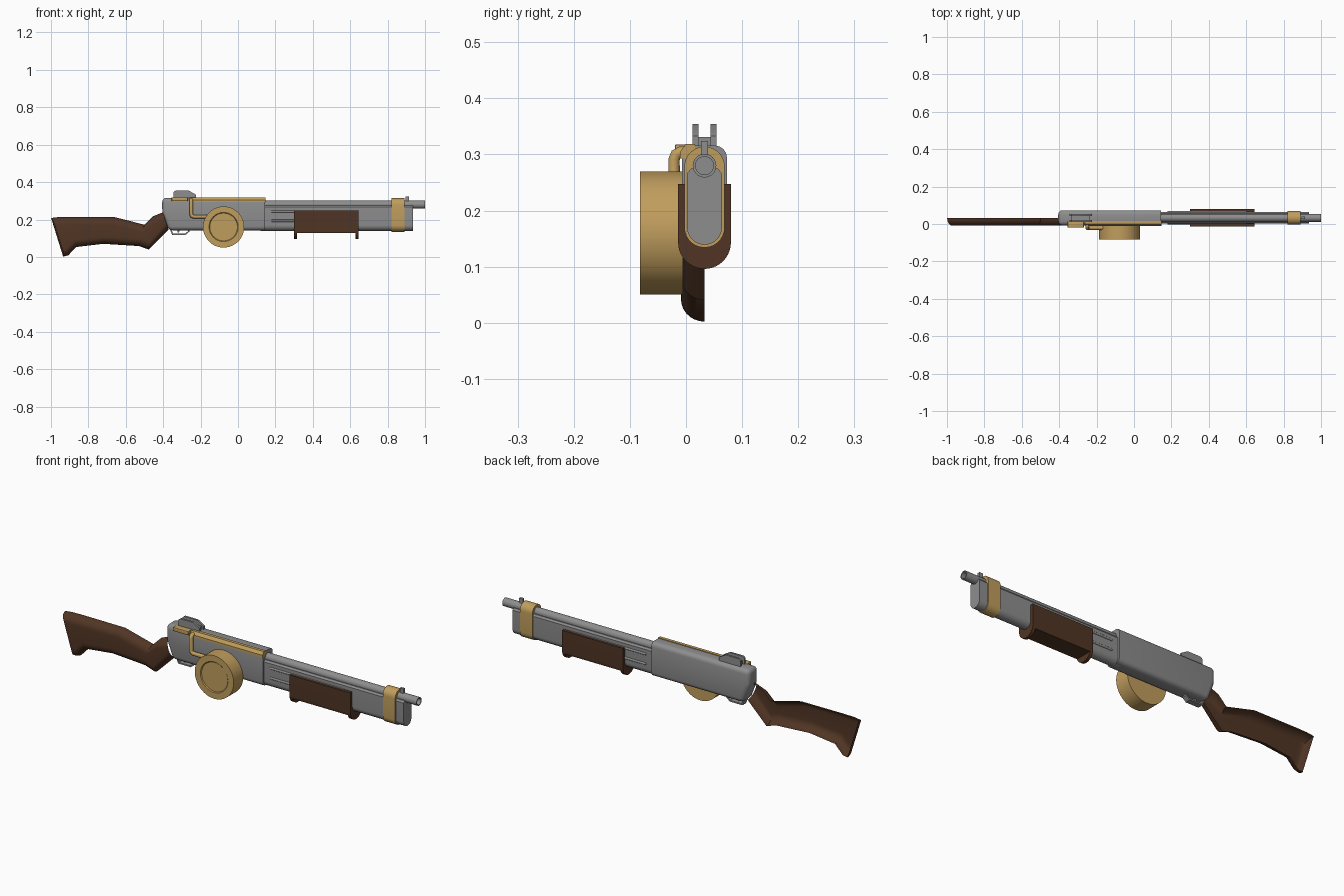
import bpy, bmesh, math
from mathutils import Vector

if "Cube" in bpy.data.objects:
    bpy.data.objects.remove(bpy.data.objects["Cube"])

CY = 0.033  # centre line of the gun


def material(name, rgb):
    m = bpy.data.materials.new(name)
    m.diffuse_color = (*rgb, 1)
    m.use_nodes = True
    m.node_tree.nodes["Principled BSDF"].inputs["Base Color"].default_value = m.diffuse_color
    return m


STEEL = material("steel_grey", (0.27, 0.27, 0.27))
BRASS = material("brass", (0.53, 0.34, 0.11))
WOOD = material("dark_wood", (0.082, 0.036, 0.018))


def finish(name, bm, mat, smooth=True):
    bmesh.ops.recalc_face_normals(bm, faces=bm.faces)
    me = bpy.data.meshes.new(name)
    bm.to_mesh(me)
    bm.free()
    ob = bpy.data.objects.new(name, me)
    bpy.context.collection.objects.link(ob)
    me.materials.append(mat)
    if smooth:
        bpy.ops.object.select_all(action='DESELECT')
        ob.select_set(True)
        bpy.context.view_layer.objects.active = ob
        bpy.ops.object.shade_smooth_by_angle(angle=math.radians(35))
    return ob


def prism(name, pts, axis, lo, hi, mat, bevel=0, segs=2, keep=None):
    """Extrude a (y,z) profile along x, or an (x,z) profile along y."""
    bm = bmesh.new()
    put = (lambda p, d: (d, p[0], p[1])) if axis == 'x' else (lambda p, d: (p[0], d, p[1]))
    a = [bm.verts.new(put(p, lo)) for p in pts]
    b = [bm.verts.new(put(p, hi)) for p in pts]
    bm.faces.new(a)
    bm.faces.new(b[::-1])
    for i in range(len(a)):
        j = (i + 1) % len(a)
        bm.faces.new((a[i], b[i], b[j], a[j]))
    if bevel:
        edges = [e for e in bm.edges if not (keep and keep(e))]
        bmesh.ops.bevel(bm, geom=edges, offset=bevel, segments=segs,
                        profile=0.5, affect='EDGES')
    return finish(name, bm, mat)


def box(name, x, y, z, mat, bevel=0):
    pts = [(x[0], z[0]), (x[1], z[0]), (x[1], z[1]), (x[0], z[1])]
    return prism(name, pts, 'y', y[0], y[1], mat, bevel)


def arc(cz, r, a0, a1, n=14):
    return [(CY + r * math.cos(math.radians(a0 + (a1 - a0) * i / n)),
             cz + r * math.sin(math.radians(a0 + (a1 - a0) * i / n))) for i in range(n + 1)]


def lathe(name, prof, axis, centre, mat, n=40):
    """Spin (distance along axis, radius) points; radius 0 closes the end."""
    bm = bmesh.new()
    rings = []
    for d, r in prof:
        ring = []
        for i in range(n if r else 1):
            u, w = r * math.cos(i * math.tau / n), r * math.sin(i * math.tau / n)
            off = (d, u, w) if axis == 'x' else (u, d, w)
            ring.append(bm.verts.new(Vector(centre) + Vector(off)))
        rings.append(ring)
    for p, q in zip(rings, rings[1:]):
        for i in range(n):
            j = (i + 1) % n
            vs = [p[i % len(p)], p[j % len(p)], q[j % len(q)], q[i % len(q)]]
            bm.faces.new(list(dict.fromkeys(vs)))
    return finish(name, bm, mat)


def tube(name, pts, r, mat, square=None):
    """Sweep a round (or flat strap) section along a path of straight pieces."""
    cu = bpy.data.curves.new(name, 'CURVE')
    cu.dimensions = '3D'
    cu.bevel_depth, cu.bevel_resolution, cu.use_fill_caps = r, 3, True
    sp = cu.splines.new('POLY')
    sp.points.add(len(pts) - 1)
    for p, co in zip(sp.points, pts):
        p.co = (*co, 1)
    ob = bpy.data.objects.new(name, cu)
    bpy.context.collection.objects.link(ob)
    bpy.ops.object.select_all(action='DESELECT')
    ob.select_set(True)
    bpy.context.view_layer.objects.active = ob
    bpy.ops.object.convert(target='MESH')
    ob = bpy.context.object
    ob.data.materials.clear()
    ob.data.materials.append(mat)
    bpy.ops.object.shade_smooth_by_angle(angle=math.radians(50))
    return ob


# Receiver: slanted lower rear, rounded edges, crisp front end
prism("receiver", [(-0.37, 0.142), (0.145, 0.142), (0.145, 0.316), (-0.405, 0.316), (-0.405, 0.235)],
      'y', CY - 0.04, CY + 0.04, STEEL, 0.022, 4,
      keep=lambda e: all(v.co.x > 0.14 for v in e.verts))

# Barrel with open muzzle
lathe("barrel", [(0.10, 0), (0.10, 0.021), (1.0, 0.021), (1.0, 0.016), (0.94, 0.016), (0.94, 0)],
      'x', (0, CY, 0.28), STEEL, 32)

# Magazine housing below the barrel: flat top, round bottom
prism("magazine_housing", arc(0.170, 0.031, 180, 360) + [(CY + 0.031, 0.266), (CY + 0.024, 0.275),
      (CY - 0.024, 0.275), (CY - 0.031, 0.266)], 'x', 0.12, 0.935, STEEL)

# Guide rails on both sides of the housing
for side, label in ((-1, "front"), (1, "back")):
    for k, z in enumerate((0.243, 0.193)):
        lathe(f"guide_rail_{label}_{k + 1}", [(0.18, 0), (0.18, 0.006), (0.6, 0.006), (0.6, 0)],
              'x', (0, CY + side * 0.03, z), STEEL, 12)

# Muzzle band
prism("muzzle_band", arc(0.170, 0.036, 180, 360) + arc(0.278, 0.036, 0, 180), 'x', 0.82, 0.89, BRASS)

# Sliding fore-end: clipped body with a deep U flange at each end
u_shape = arc(0.143, 0.047, 180, 360, 20) + [(CY + 0.047, 0.247), (CY - 0.047, 0.247)]
body = [(y, max(z, 0.128)) for y, z in u_shape if z >= 0.126]
prism("fore_end_body", body, 'x', 0.31, 0.635, WOOD)
for k, x in enumerate((0.30, 0.628)):
    prism(f"fore_end_flange_{k + 1}", u_shape, 'x', x, x + 0.016, WOOD)

# Drum magazine with a shallow recessed face
lathe("drum", [(-0.005, 0), (-0.005, 0.11), (-0.082, 0.11), (-0.082, 0.078), (-0.078, 0.074), (-0.078, 0)],
      'y', (-0.077, 0, 0.16), BRASS, 48)

# Brass edge strip, bolt handle and feed pipe
prism("edge_strip", [(-0.011, 0.293), (-0.011, 0.304), (0.0, 0.319), (0.016, 0.319),
                     (0.016, 0.308), (0.004, 0.293)], 'x', -0.26, 0.146, BRASS)
box("bolt_handle", (-0.355, -0.268), (-0.02, 0.014), (0.298, 0.318), BRASS, 0.003)
path = [(-0.25, 0.012, 0.304), (-0.25, -0.010, 0.304), (-0.25, -0.018, 0.300), (-0.25, -0.021, 0.292),
        (-0.25, -0.021, 0.228), (-0.246, -0.021, 0.219), (-0.236, -0.021, 0.215), (-0.15, -0.021, 0.215)]
tube("feed_pipe", path, 0.0105, BRASS)

# Rear sight: two side plates and a base; front sight post
for k, y in enumerate((0.012, 0.044)):
    prism(f"rear_sight_plate_{k + 1}", [(-0.345, 0.31), (-0.225, 0.31), (-0.225, 0.333), (-0.262, 0.354),
          (-0.335, 0.354), (-0.345, 0.346)], 'y', y, y + 0.01, STEEL)
box("rear_sight_base", (-0.335, -0.235), (0.02, 0.046), (0.31, 0.331), STEEL)
box("front_sight", (0.895, 0.915), (CY - 0.006, CY + 0.006), (0.29, 0.324), STEEL)

# Trigger guard strap and trigger
outer = [(-0.365, 0.15), (-0.352, 0.118), (-0.280, 0.118), (-0.26, 0.135), (-0.26, 0.15)]
inner = [(-0.267, 0.15), (-0.267, 0.138), (-0.283, 0.125), (-0.347, 0.125), (-0.357, 0.15)]
prism("trigger_guard", outer + inner, 'y', CY - 0.014, CY + 0.014, STEEL)
prism("trigger", [(-0.322, 0.15), (-0.325, 0.13), (-0.317, 0.13), (-0.308, 0.15)],
      'y', CY - 0.005, CY + 0.005, STEEL)

# Stock: an open half shell; stations are top x,z and bottom x,z
stations = [(-0.999, 0.208, -0.935, 0.002), (-0.96, 0.213, -0.908, 0.008), (-0.90, 0.214, -0.865, 0.053),
            (-0.66, 0.213, -0.72, 0.070), (-0.50, 0.172, -0.53, 0.058), (-0.455, 0.217, -0.478, 0.040),
            (-0.402, 0.238, -0.371, 0.146)]
bm = bmesh.new()
rings, N = [], 14
for k, (tx, tz, bx, bz) in enumerate(stations):
    ring = []
    height = math.hypot(tx - bx, tz - bz)
    r = min(0.042, height / 2)
    for i in range(N + 2):
        # quarter round at top, straight side, quarter round at bottom
        half = N // 2
        top = i <= half
        a = (i if top else N + 1 - i) / half * math.pi / 2
        d = r * (1 - math.cos(a)) / height
        t = d if top else 1 - d
        x = tx + (bx - tx) * t + (0.08 * t * (1 - t) if k == 0 else 0)
        ring.append(bm.verts.new((x, CY - 0.042 * math.sin(a), tz + (bz - tz) * t)))
    rings.append(ring)
for p, q in zip(rings, rings[1:]):
    for i in range(N + 1):
        bm.faces.new((p[i], p[i + 1], q[i + 1], q[i]))
for i in range(N // 2):  # butt plate
    bm.faces.new((rings[0][i], rings[0][i + 1], rings[0][N - i], rings[0][N + 1 - i]))
finish("stock", bm, WOOD)
